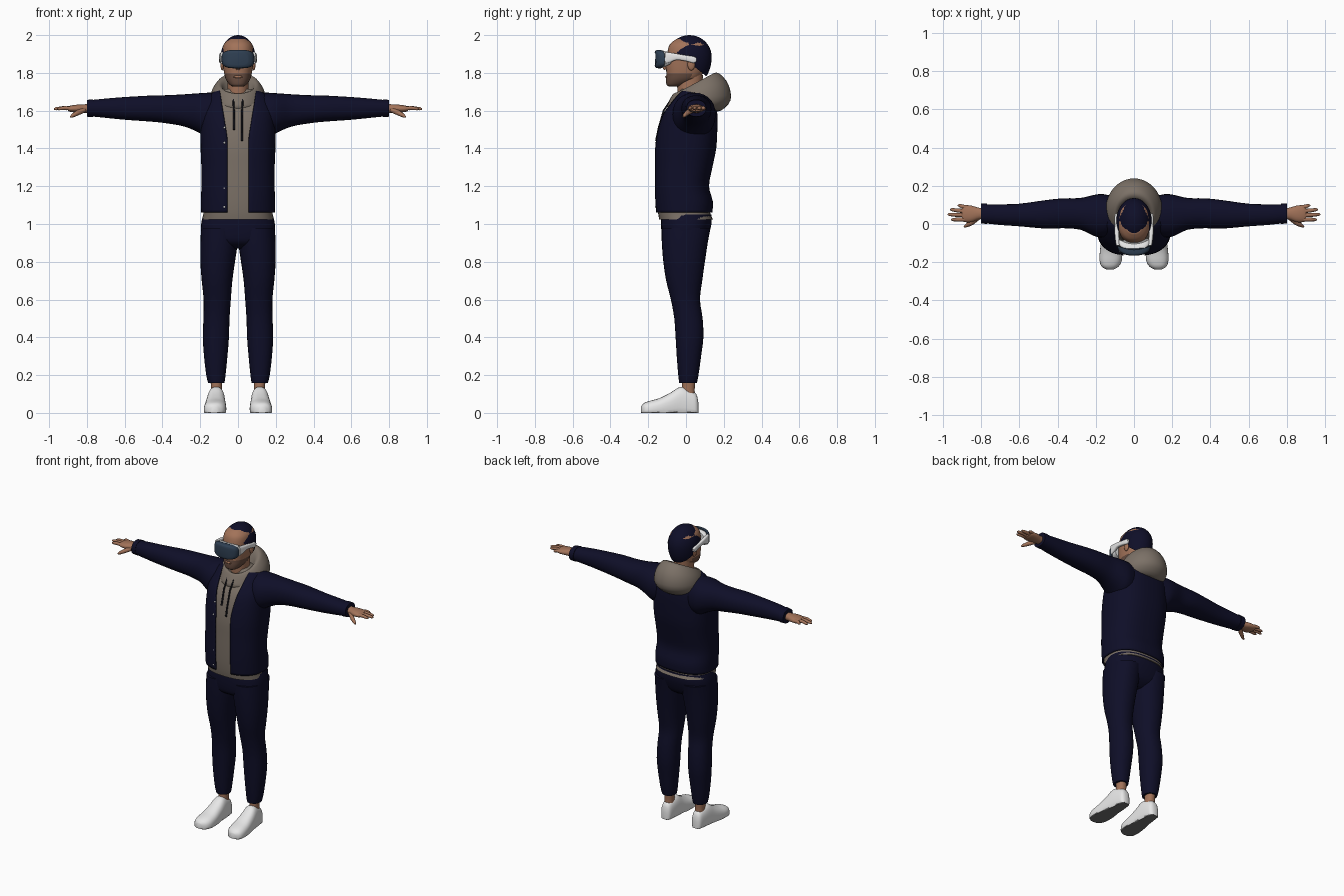
import bpy, bmesh, math
from mathutils import Vector, Matrix

if "Cube" in bpy.data.objects:
    bpy.data.objects.remove(bpy.data.objects["Cube"])


def material(name, rgb):
    m = bpy.data.materials.new(name)
    m.diffuse_color = (*rgb, 1)
    m.use_nodes = True
    m.node_tree.nodes["Principled BSDF"].inputs["Base Color"].default_value = m.diffuse_color
    return m


NAVY = material("navy cloth", (0.0045, 0.0045, 0.021))
TAUPE = material("taupe cotton", (0.20, 0.165, 0.135))
SKIN = material("skin", (0.36, 0.17, 0.10))
STUBBLE = material("stubble", (0.14, 0.075, 0.052))
WHITE = material("white", (0.80, 0.80, 0.80))
GLASS = material("visor glass", (0.028, 0.050, 0.085))
SOLE = material("sole grey", (0.16, 0.16, 0.16))
BLACK = material("black cord", (0.008, 0.008, 0.012))


def finish(ob, *mats, angle=50):
    for m in mats:
        ob.data.materials.append(m)
    bpy.ops.object.select_all(action='DESELECT')
    ob.select_set(True)
    bpy.context.view_layer.objects.active = ob
    bpy.ops.object.shade_smooth_by_angle(angle=math.radians(angle))
    return ob


def from_bmesh(name, bm, *mats, angle=50):
    bmesh.ops.recalc_face_normals(bm, faces=bm.faces[:])
    me = bpy.data.meshes.new(name)
    bm.to_mesh(me)
    bm.free()
    ob = bpy.data.objects.new(name, me)
    bpy.context.collection.objects.link(ob)
    return finish(ob, *mats, angle=angle)


def smooth_rows(rows, steps):
    """Catmull-Rom interpolation between rows of numbers."""
    out = []
    for i in range(len(rows) - 1):
        a, b, c, d = (rows[max(i - 1, 0)], rows[i], rows[i + 1], rows[min(i + 2, len(rows) - 1)])
        for s in range(steps):
            t = s / steps
            out.append(tuple(0.5 * (2 * q + (r - p) * t + (2 * p - 5 * q + 4 * r - w) * t * t
                                    + (3 * q - p - 3 * r + w) * t ** 3)
                             for p, q, r, w in zip(a, b, c, d)))
    return out + [rows[-1]]


def skin_rings(name, rings, *mats, closed=True, caps=True, angle=50):
    bm = bmesh.new()
    vs = [[bm.verts.new(p) for p in ring] for ring in rings]
    n = len(vs[0])
    for r0, r1 in zip(vs, vs[1:]):
        for i in range(n if closed else n - 1):
            j = (i + 1) % n
            bm.faces.new((r0[i], r0[j], r1[j], r1[i]))
    if caps and closed:
        bm.faces.new(vs[0])
        bm.faces.new(vs[-1])
    return from_bmesh(name, bm, *mats, angle=angle)


def loft(name, axis, rows, *mats, p=2.2, n=28, steps=3, side=1, gap=None, floor=None, bend=0, angle=50):
    """Rows are (position, u min, u max, v min, v max) across the axis."""
    rings = []
    for t, u0, u1, v0, v1 in smooth_rows(rows, steps):
        ru, rv = (u1 - u0) / 2, (v1 - v0) / 2
        g = math.asin(min(1, gap(t) / ru) ** (p / 2)) if gap else 0
        ring = []
        for i in range(n):
            a = -math.pi / 2 + g + (2 * math.pi - 2 * g) * i / ((n - 1) if gap else n)
            c, s = math.cos(a), math.sin(a)
            u = (u0 + u1) / 2 + ru * math.copysign(abs(c) ** (2 / p), c)
            v = (v0 + v1) / 2 + rv * math.copysign(abs(s) ** (2 / p), s)
            x, y, z = {'x': (t, u, v), 'y': (u, t + bend * u * u, v), 'z': (u, v, t)}[axis]
            ring.append((side * x, y, z if floor is None else max(z, floor)))
        rings.append(ring)
    return skin_rings(name, rings, *mats, closed=not gap, angle=angle)


def tube(name, pts, mat):
    """Tapered round tube through (x, y, z, radius) points."""
    cu = bpy.data.curves.new(name, 'CURVE')
    cu.dimensions, cu.bevel_depth, cu.bevel_resolution, cu.use_fill_caps = '3D', 1, 3, True
    sp = cu.splines.new('POLY')
    sp.points.add(len(pts) - 1)
    for q, (x, y, z, r) in zip(sp.points, pts):
        q.co, q.radius = (x, y, z, 1), r
    ob = bpy.data.objects.new(name, cu)
    bpy.context.collection.objects.link(ob)
    bpy.ops.object.select_all(action='DESELECT')
    ob.select_set(True)
    bpy.context.view_layer.objects.active = ob
    bpy.ops.object.convert(target='MESH')
    return finish(bpy.context.view_layer.objects.active, mat)


def ball(name, loc, size, mat, n=16):
    bm = bmesh.new()
    bmesh.ops.create_uvsphere(bm, u_segments=n, v_segments=n // 2 + 2, radius=1,
                              matrix=Matrix.LocRotScale(Vector(loc), None, Vector(size)))
    return from_bmesh(name, bm, mat)


# Hoodie body and the open jacket over it
torso = [(1.06, .195, -.16, .14), (1.12, .196, -.165, .142), (1.20, .194, -.167, .122), (1.30, .194, -.167, .14),
         (1.40, .198, -.166, .16), (1.50, .198, -.152, .166), (1.58, .195, -.128, .166), (1.64, .180, -.088, .155),
         (1.685, .150, -.055, .13), (1.715, .095, -.04, .10)]
inset = .012
loft("hoodie_body", 'z', [(1.024, -.188, .188, -.142, .143)]
     + [(z, -w + inset, w - inset, f + inset, b - inset) for z, w, f, b in torso], TAUPE, p=2.5, n=48)


def opening(z):
    return .056 + max(0, z - 1.45) * .16


jacket = loft("jacket", 'z', [(z, -w, w, f, b) for z, w, f, b in torso], NAVY, p=2.5, n=56, gap=opening)
mod = jacket.modifiers.new("thickness", 'SOLIDIFY')
mod.thickness, mod.offset = .008, -1

for i, z in enumerate((1.09, 1.19, 1.43, 1.51)):
    ball(f"jacket_button_{i + 1}", (-.072, -.157 if z < 1.5 else -.143, z), (.006, .006, .006), WHITE, 10)

# Hood: funnel, low at the throat and high behind the head
rings = []
for zf, zb, w, f, b in smooth_rows([
        (1.60, 1.60, .10, -.09, .14), (1.625, 1.60, .135, -.10, .185), (1.655, 1.655, .148, -.088, .236),
        (1.68, 1.735, .138, -.074, .226), (1.69, 1.79, .115, -.066, .185), (1.69, 1.80, .098, -.055, .15),
        (1.68, 1.77, .082, -.045, .12), (1.65, 1.70, .07, -.03, .09)], 3):
    ring = []
    for i in range(40):
        a = 2 * math.pi * i / 40
        s = math.sin(a)
        ring.append((w * math.cos(a), (f + b) / 2 + (b - f) / 2 * s, (zf + zb) / 2 + (zb - zf) / 2 * s))
    rings.append(ring)
skin_rings("hood", rings, TAUPE, caps=False)
for side, low in ((-1, 1.50), (1, 1.44)):
    tube("drawstring", [(side * .024, -.078, 1.66, .005), (side * .022, -.118, 1.60, .005),
                        (side * .021, -.146, 1.50, .005), (side * .021, -.146 - (1.5 - low) * .2, low, .006)], BLACK)

# Neck, face and ears
loft("neck", 'z', [(1.62, -.06, .06, -.04, .09), (1.70, -.056, .056, -.045, .085), (1.79, -.058, .058, -.05, .09)], SKIN)
head = loft("head", 'z', [(1.728, -.028, .028, -.092, -.03), (1.738, -.045, .045, -.103, .0), (1.765, -.064, .064, -.106, .06),
                          (1.797, -.073, .073, -.104, .09), (1.84, -.079, .079, -.106, .105), (1.90, -.083, .083, -.100, .115),
                          (1.95, -.076, .076, -.086, .11), (1.98, -.045, .045, -.05, .07)], SKIN, STUBBLE, p=2.3, n=32, steps=4)
for f in head.data.polygons:
    if f.center.z < 1.797 and f.center.y < .03:
        f.material_index = 1
tube("nose", [(0, -.098, 1.87, .010), (0, -.114, 1.832, .014), (0, -.108, 1.818, .009)], SKIN)
ball("mouth", (0, -.102, 1.779), (.024, .008, .007), SKIN)
for side in (-1, 1):
    ball("ear", (side * .083, .028, 1.845), (.010, .020, .032), SKIN)

# Hair cap, trimmed along a hairline sloping down to the nape
bm = bmesh.new()
bmesh.ops.create_uvsphere(bm, u_segments=32, v_segments=20, radius=1)
for v in bm.verts:
    k = .115 if v.co.z > 0 else .16
    v.co = Vector((v.co.x * .092, .018 + v.co.y * .118, 1.885 + v.co.z * k))
bmesh.ops.bisect_plane(bm, geom=bm.verts[:] + bm.edges[:] + bm.faces[:], plane_co=(0, 0, 1.868),
                       plane_no=(0, .8, 1), clear_inner=True)
bmesh.ops.holes_fill(bm, edges=[e for e in bm.edges if e.is_boundary], sides=0)
from_bmesh("hair", bm, NAVY)

# Headset: curved glass front, white frame and side arms
loft("visor", 'y', [(-.166, -.052, .052, 1.842, 1.905), (-.162, -.074, .074, 1.830, 1.917), (-.152, -.084, .084, 1.825, 1.921),
                    (-.135, -.087, .087, 1.824, 1.922)], GLASS, p=3.2, n=40, bend=3)
loft("headset_frame", 'y', [(-.137, -.085, .085, 1.827, 1.919), (-.125, -.088, .088, 1.829, 1.918), (-.105, -.086, .086, 1.838, 1.912)],
     WHITE, p=3.2, n=40, bend=4)
for side in (-1, 1):
    loft("headset_arm", 'y', [(-.112, .074, .094, 1.848, 1.912), (-.085, .076, .098, 1.855, 1.908), (-.05, .078, .101, 1.868, 1.902),
                              (.0, .080, .101, 1.862, 1.893), (.04, .080, .101, 1.852, 1.887), (.056, .084, .098, 1.862, 1.878)],
         WHITE, p=3, n=20, side=side)

# Sleeves, cuffs and hands
for side in (-1, 1):
    loft("sleeve", 'x', [(.09, -.05, .14, 1.47, 1.695), (.16, -.07, .156, 1.46, 1.695), (.21, -.062, .152, 1.485, 1.692),
                         (.28, -.030, .136, 1.515, 1.687), (.37, -.022, .134, 1.532, 1.682), (.46, -.024, .125, 1.542, 1.680),
                         (.60, -.012, .106, 1.552, 1.672), (.70, -.005, .103, 1.562, 1.664), (.78, .004, .103, 1.570, 1.656)],
         NAVY, side=side)
    loft("cuff", 'x', [(.768, .0, .108, 1.566, 1.660), (.80, .003, .107, 1.568, 1.657)], NAVY, side=side, steps=2)
    loft("palm", 'x', [(.77, .026, .084, 1.588, 1.636), (.81, .024, .085, 1.588, 1.634), (.85, .010, .096, 1.590, 1.632),
                       (.885, .010, .099, 1.593, 1.627), (.90, .018, .094, 1.598, 1.622)], SKIN, side=side, n=20)
    for finger, y0, x1, y1 in (("little", .087, .922, .097), ("ring", .066, .962, .075),
                               ("middle", .045, .975, .050), ("index", .024, .957, .023)):
        xm, ym = (.88 + x1) / 2, (y0 + y1) / 2
        tube(finger + "_finger", [(side * .87, y0, 1.611, .011), (side * xm, ym, 1.614, .0105),
                                  (side * (x1 - .01), y1, 1.610, .0085), (side * x1, y1, 1.608, .003)], SKIN)
    tube("thumb", [(side * .815, .035, 1.604, .014), (side * .85, .006, 1.588, .0135),
                   (side * .875, -.008, 1.574, .010), (side * .888, -.014, 1.566, .004)], SKIN)

# Trousers
loft("trouser_seat", 'z', [(.87, -.10, .10, -.07, .05), (.90, -.17, .17, -.115, .095), (.94, -.193, .193, -.128, .118),
                           (1.0, -.195, .195, -.132, .135), (1.05, -.184, .184, -.130, .134)], NAVY, p=2.4, n=40)
for side in (-1, 1):
    loft("trouser_leg", 'z', [(.158, .072, .158, -.036, .058), (.20, .066, .168, -.041, .066), (.30, .056, .180, -.049, .080),
                              (.40, .048, .186, -.055, .092), (.50, .045, .183, -.062, .088), (.60, .038, .182, -.080, .074),
                              (.70, .030, .192, -.105, .086), (.80, .016, .199, -.120, .100), (.90, .002, .199, -.128, .115),
                              (.98, .0, .195, -.130, .130)], NAVY, side=side)
    # Ankles and shoes
    loft("ankle", 'z', [(.07, .082, .145, -.03, .05), (.12, .085, .143, -.022, .046), (.19, .084, .146, -.02, .05)], SKIN, side=side)
    shoe = loft("shoe", 'y', [(.066, .102, .128, -.02, .05), (.055, .083, .146, -.03, .098), (.02, .075, .154, -.03, .122),
                              (-.03, .070, .162, -.03, .138), (-.08, .066, .170, -.03, .108), (-.14, .062, .178, -.03, .078),
                              (-.19, .064, .180, -.03, .064), (-.222, .080, .170, -.025, .052), (-.238, .108, .144, -.01, .035)],
                WHITE, SOLE, p=2.5, side=side, floor=0.0)
    for f in shoe.data.polygons:
        if f.normal.z < -.9 or f.center.z < .004:
            f.material_index = 1
